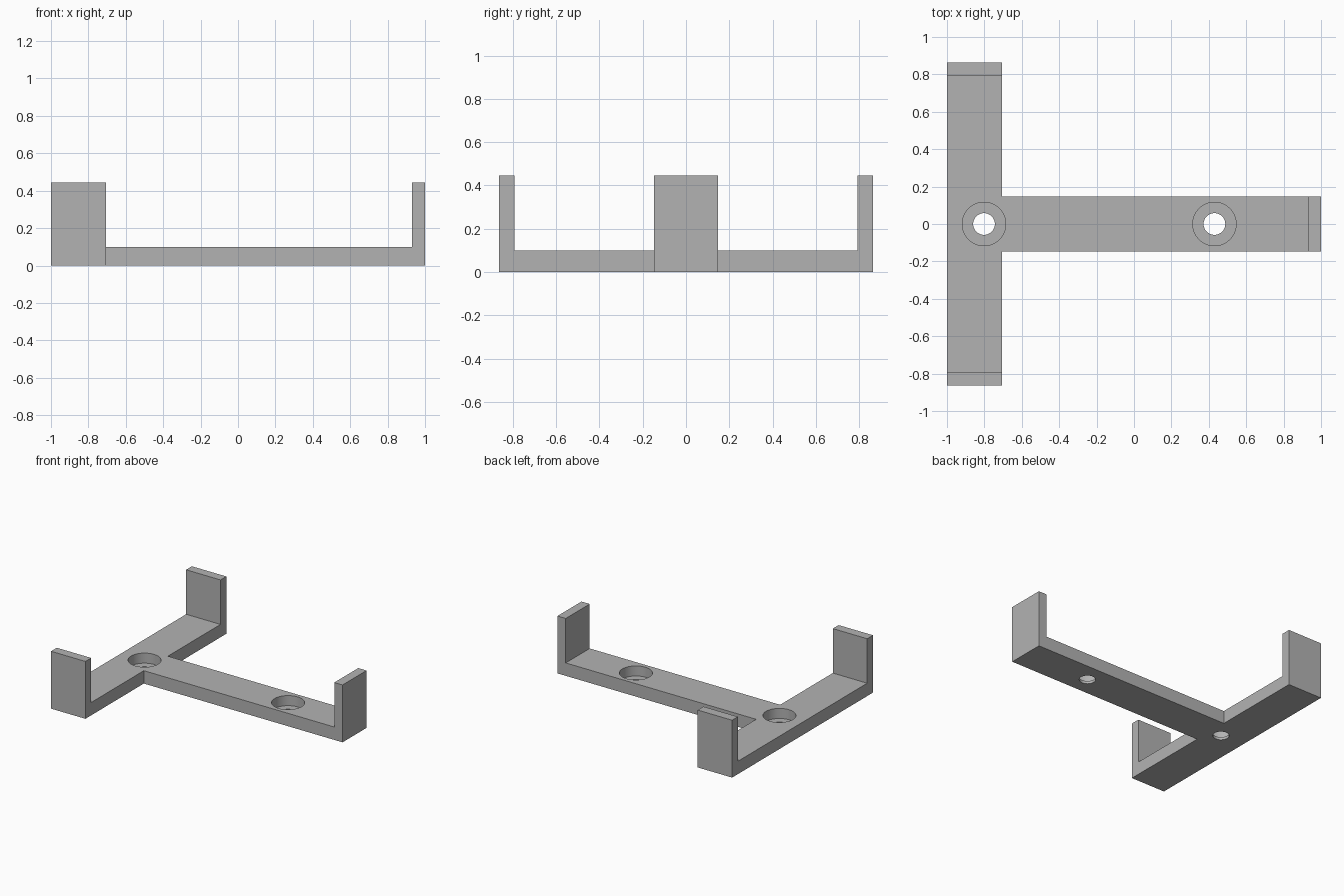
import bpy
import bmesh
from mathutils import Vector

if "Cube" in bpy.data.objects:
    bpy.data.objects.remove(bpy.data.objects["Cube"], do_unlink=True)

HALF_LEN, HALF_SPAN = 1.0, 0.863
HALF_WIDTH, BAR_EDGE = 0.147, -0.705
PLATE, HEIGHT, WALL = 0.1, 0.445, 0.071
HOLES_X = (-0.802, 0.43)
BORE_FLOOR = 0.022

grey = bpy.data.materials.new("plain grey")
grey.use_nodes = True
colour = (0.45, 0.45, 0.45, 1)
grey.diffuse_color = colour
grey.node_tree.nodes["Principled BSDF"].inputs["Base Color"].default_value = colour


def extrude_profile(name, points, direction):
    """Closed solid from a planar outline swept along a direction."""
    bm = bmesh.new()
    face = bm.faces.new([bm.verts.new(p) for p in points])
    swept = bmesh.ops.extrude_face_region(bm, geom=[face], use_keep_orig=True)
    moved = [v for v in swept["geom"] if isinstance(v, bmesh.types.BMVert)]
    bmesh.ops.translate(bm, verts=moved, vec=Vector(direction))
    bmesh.ops.recalc_face_normals(bm, faces=bm.faces)
    mesh = bpy.data.meshes.new(name)
    bm.to_mesh(mesh)
    bm.free()
    mesh.materials.append(grey)
    obj = bpy.data.objects.new(name, mesh)
    bpy.context.collection.objects.link(obj)
    return obj


def combine(target, tool, operation):
    """Apply a boolean and discard the tool object."""
    mod = target.modifiers.new(operation.lower(), "BOOLEAN")
    mod.operation, mod.solver, mod.object = operation, "EXACT", tool
    bpy.ops.object.select_all(action="DESELECT")
    bpy.context.view_layer.objects.active = target
    target.select_set(True)
    bpy.ops.object.modifier_apply(modifier=mod.name)
    bpy.data.objects.remove(tool, do_unlink=True)


# Cross bar: U profile with an upright lip at each end
inner = HALF_SPAN - WALL
u_shape = [(-HALF_SPAN, 0), (HALF_SPAN, 0), (HALF_SPAN, HEIGHT), (inner, HEIGHT),
           (inner, PLATE), (-inner, PLATE), (-inner, HEIGHT), (-HALF_SPAN, HEIGHT)]
bracket = extrude_profile("t_bracket", [(-HALF_LEN, y, z) for y, z in u_shape],
                          (BAR_EDGE + HALF_LEN, 0, 0))

# Long arm: L profile with one lip, overlapping the cross bar
root, lip = BAR_EDGE - WALL, HALF_LEN - WALL
l_shape = [(root, 0), (HALF_LEN, 0), (HALF_LEN, HEIGHT), (lip, HEIGHT),
           (lip, PLATE), (root, PLATE)]
arm = extrude_profile("long_arm", [(x, -HALF_WIDTH, z) for x, z in l_shape],
                      (0, 2 * HALF_WIDTH, 0))
combine(bracket, arm, "UNION")

# Counterbored screw holes
for x in HOLES_X:
    for radius, bottom in ((0.116, BORE_FLOOR), (0.058, -PLATE)):
        top = 2 * PLATE
        bpy.ops.mesh.primitive_cylinder_add(vertices=64, radius=radius, depth=top - bottom,
                                            location=(x, 0, (top + bottom) / 2))
        cutter = bpy.context.object
        cutter.name = "hole_cutter"
        cutter.hide_render = True
        cutter.data.materials.append(grey)
        combine(bracket, cutter, "DIFFERENCE")

bpy.ops.object.select_all(action="DESELECT")
bracket.select_set(True)
bpy.context.view_layer.objects.active = bracket
bpy.ops.object.shade_smooth_by_angle()
